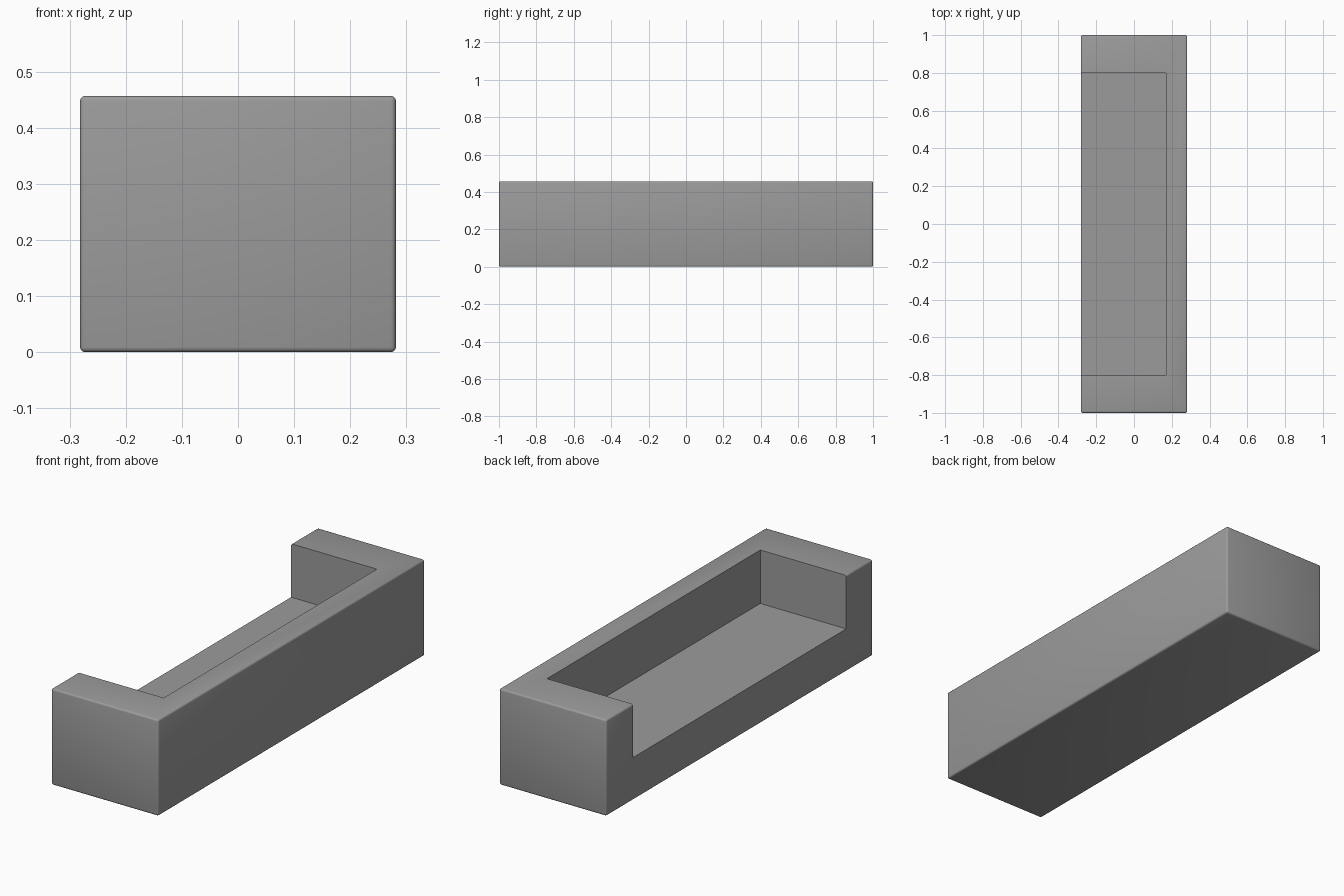
import bpy
import math

default = bpy.data.objects.get("Cube")
if default:
    bpy.data.objects.remove(default, do_unlink=True)

WIDTH, LENGTH, HEIGHT = 0.563, 2.0, 0.457
SEAT_Z, BACK_X, ARM_Y = 0.203, 0.17, 0.80


def box(name, low, high):
    """Axis-aligned box between two corners."""
    centre = [(a + b) / 2 for a, b in zip(low, high)]
    bpy.ops.mesh.primitive_cube_add(size=1, location=centre)
    obj = bpy.context.object
    obj.name = name
    obj.scale = [b - a for a, b in zip(low, high)]
    bpy.ops.object.transform_apply(location=True, rotation=False, scale=True)
    return obj


grey = bpy.data.materials.new("upholstery grey")
grey.use_nodes = True
colour = (0.33, 0.33, 0.33, 1)
grey.diffuse_color = colour
grey.node_tree.nodes["Principled BSDF"].inputs["Base Color"].default_value = colour

# Cutter for the seating space, open to the top and to one long side
cutter = box("seat_space_cutter", (-WIDTH, -ARM_Y, SEAT_Z), (BACK_X, ARM_Y, HEIGHT * 2))
cutter.hide_render = True

# Sofa body: softly rounded block with the seating space cut out
sofa = box("sofa_body", (-WIDTH / 2, -LENGTH / 2, 0), (WIDTH / 2, LENGTH / 2, HEIGHT))
sofa.data.materials.append(grey)

bevel = sofa.modifiers.new("rounded_edges", 'BEVEL')
bevel.width = 0.009
bevel.segments = 3

cut = sofa.modifiers.new("seating_space", 'BOOLEAN')
cut.operation = 'DIFFERENCE'
cut.solver = 'EXACT'
cut.object = cutter

for modifier in ("rounded_edges", "seating_space"):
    bpy.ops.object.modifier_apply(modifier=modifier)
bpy.data.objects.remove(cutter, do_unlink=True)

bpy.ops.object.shade_smooth_by_angle(angle=math.radians(35))
